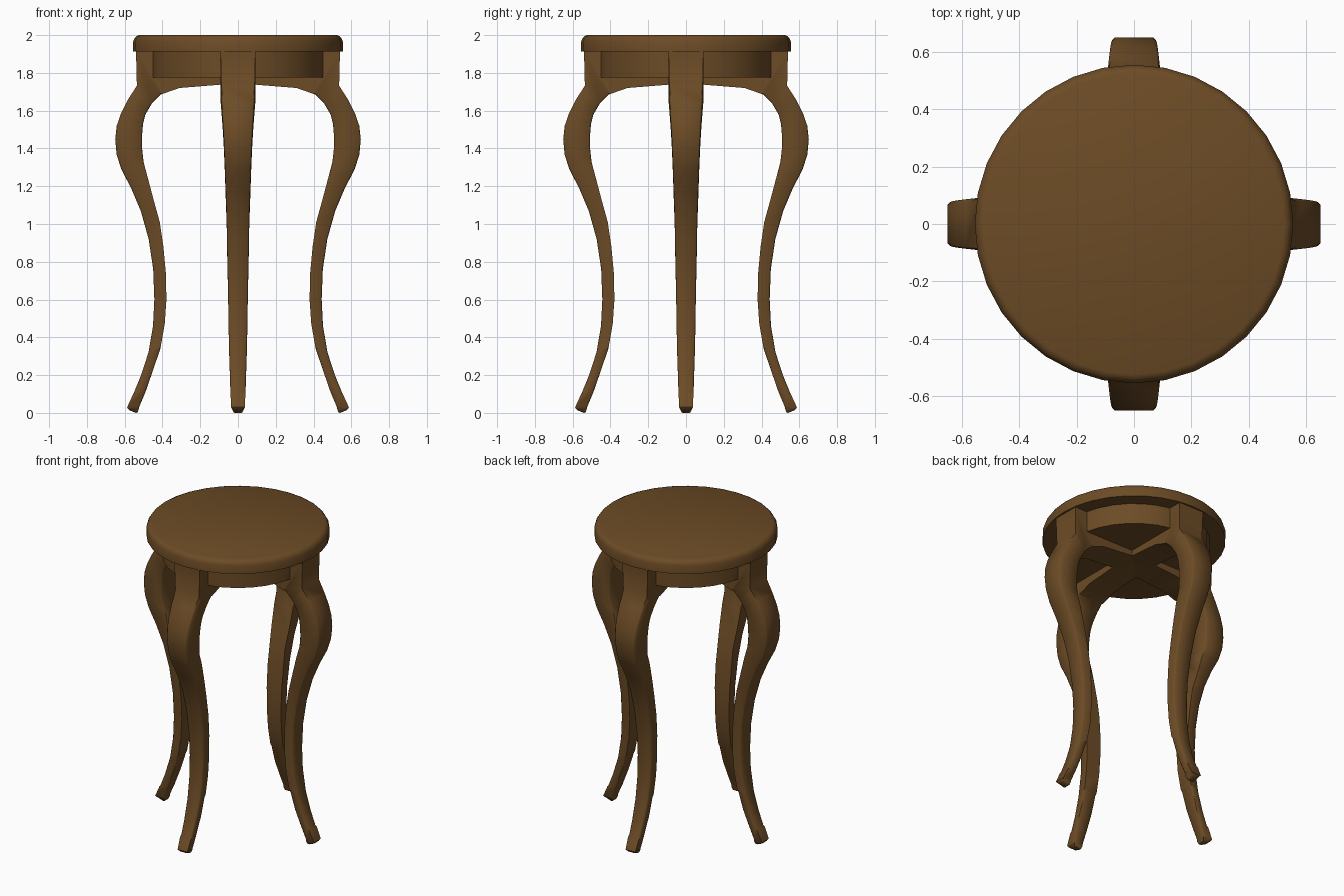
import bpy, bmesh, math
from mathutils import Matrix

if "Cube" in bpy.data.objects:
    bpy.data.objects.remove(bpy.data.objects["Cube"])

wood = bpy.data.materials.new("brown wood")
wood.diffuse_color = (0.15, 0.071, 0.019, 1)
wood.use_nodes = True
wood.node_tree.nodes["Principled BSDF"].inputs["Base Color"].default_value = wood.diffuse_color


def finish(name, bm, angle):
    bmesh.ops.recalc_face_normals(bm, faces=bm.faces[:])
    me = bpy.data.meshes.new(name)
    bm.to_mesh(me)
    bm.free()
    me.materials.append(wood)
    ob = bpy.data.objects.new(name, me)
    bpy.context.collection.objects.link(ob)
    bpy.ops.object.select_all(action='DESELECT')
    ob.select_set(True)
    bpy.context.view_layer.objects.active = ob
    bpy.ops.object.shade_smooth_by_angle(angle=math.radians(angle))
    return ob


def loft(bm, rings):
    """Skin a list of closed point rings and cap both ends."""
    vs = [[bm.verts.new(p) for p in r] for r in rings]
    n = len(vs[0])
    for a, b in zip(vs, vs[1:]):
        for i in range(n):
            j = (i + 1) % n
            bm.faces.new((a[i], a[j], b[j], b[i]))
    bm.faces.new(vs[0])
    bm.faces.new(vs[-1])


def turned(name, profile, sides=32):
    bm = bmesh.new()
    loft(bm, [[(r * math.cos(2 * math.pi * i / sides),
                r * math.sin(2 * math.pi * i / sides), z)
               for i in range(sides)] for r, z in profile])
    return finish(name, bm, 40)


# round seat with softened rim, and the drum-shaped apron below it
turned("seat", [(0.555, 1.913), (0.555, 1.966), (0.549, 1.981),
                (0.54, 1.993), (0.524, 2.0)])
turned("apron", [(0.459, 1.775), (0.459, 1.914)])

# cabriole leg: outer x, outer z, inner x, inner z, half width
LEG = [
    (0.00, 1.914, 0.00, 1.75, 0.092), (0.10, 1.914, 0.10, 1.737, 0.092),
    (0.31, 1.914, 0.31, 1.72, 0.092), (0.54, 1.914, 0.41, 1.685, 0.092),
    (0.54, 1.725, 0.455, 1.64, 0.092), (0.585, 1.655, 0.49, 1.58, 0.087),
    (0.62, 1.585, 0.503, 1.53, 0.083), (0.642, 1.52, 0.508, 1.47, 0.079),
    (0.65, 1.45, 0.508, 1.40, 0.075), (0.643, 1.37, 0.50, 1.33, 0.072),
    (0.618, 1.29, 0.482, 1.26, 0.069), (0.566, 1.19, 0.45, 1.14, 0.065),
    (0.515, 1.07, 0.417, 1.02, 0.061), (0.473, 0.92, 0.395, 0.88, 0.058),
    (0.449, 0.76, 0.382, 0.74, 0.055), (0.443, 0.60, 0.379, 0.60, 0.052),
    (0.450, 0.46, 0.388, 0.47, 0.050), (0.474, 0.32, 0.411, 0.34, 0.047),
    (0.513, 0.20, 0.452, 0.18 + 0.04, 0.043), (0.55, 0.11, 0.49, 0.11, 0.040),
    (0.587, 0.03, 0.522, 0.035, 0.036), (0.580, 0.018, 0.530, 0.004, 0.024),
    (0.570, 0.012, 0.540, 0.0, 0.018),
]
for k, name in enumerate(["right_leg", "back_leg", "left_leg", "front_leg"]):
    bm = bmesh.new()
    loft(bm, [[(ox, -w, oz), (ox, w, oz), (ix, w, iz), (ix, -w, iz)]
              for ox, oz, ix, iz, w in LEG])
    # ease the long edges of the curved part
    long_edges = [e for e in bm.edges
                  if all(0.03 < v.co.z < 1.73 and v.co.x > 0.4 for v in e.verts)
                  and abs(e.verts[0].co.y - e.verts[1].co.y) < 0.02
                  and abs(e.verts[0].co.z - e.verts[1].co.z) > 0.03]
    bmesh.ops.bevel(bm, geom=long_edges, offset=0.008, segments=1,
                    affect='EDGES', clamp_overlap=True)
    bmesh.ops.transform(bm, matrix=Matrix.Rotation(k * math.pi / 2, 4, 'Z'),
                        verts=bm.verts[:])
    finish(name, bm, 50)
